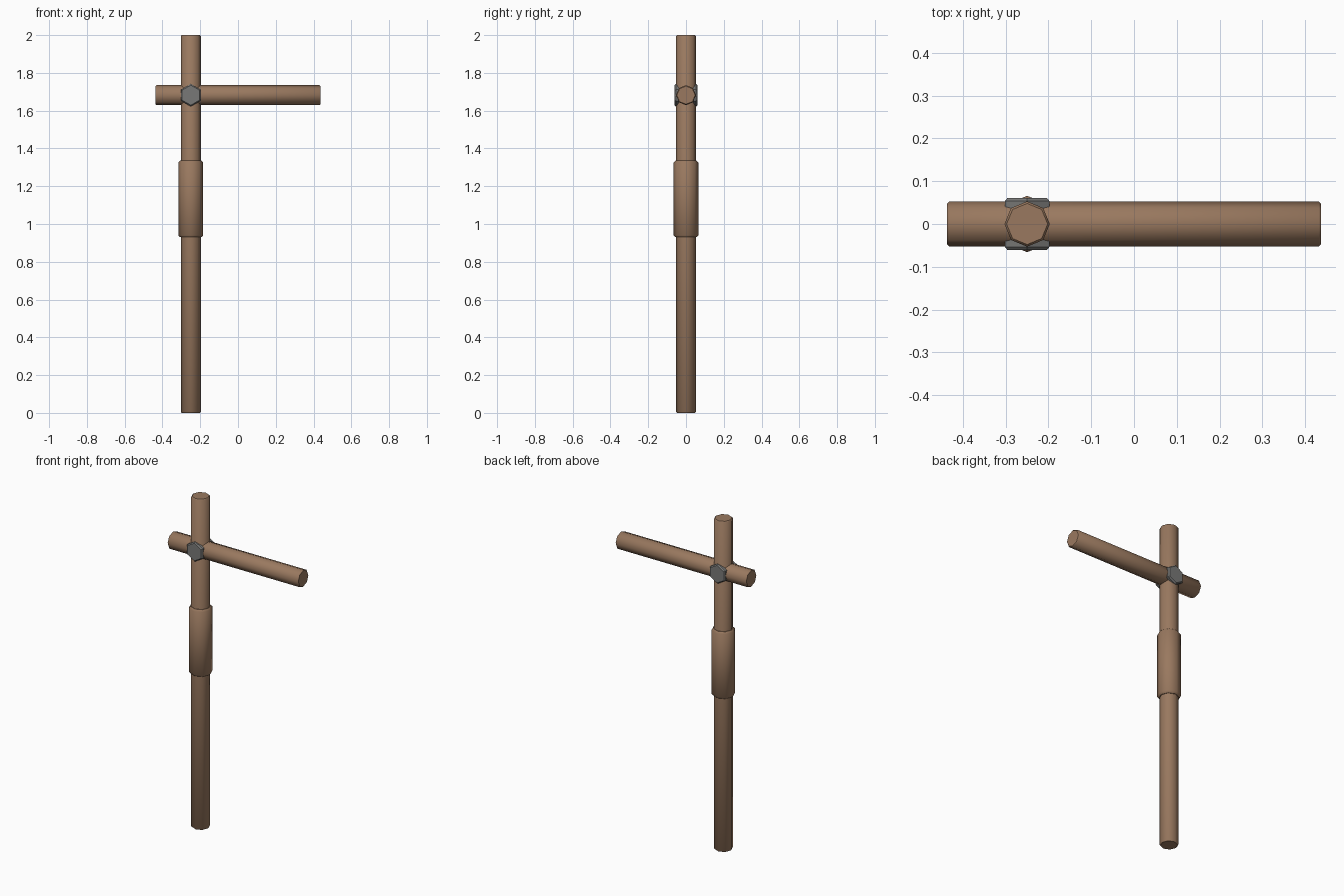
import bpy, math
from mathutils import Vector

if "Cube" in bpy.data.objects:
    bpy.data.objects.remove(bpy.data.objects["Cube"])


def material(name, rgb):
    m = bpy.data.materials.new(name)
    m.diffuse_color = (*rgb, 1)
    m.use_nodes = True
    m.node_tree.nodes["Principled BSDF"].inputs["Base Color"].default_value = m.diffuse_color
    return m


WOOD = material("brown wood", (0.32, 0.19, 0.115))
METAL = material("grey metal", (0.19, 0.19, 0.185))


def rod(name, start, end, radius, sides, chamfer, mat, turn=0.0, smooth=True):
    """Prism along an axis from start to end, with chamfered rims."""
    a, b = Vector(start), Vector(end)
    length = (b - a).length
    along = (b - a).normalized()
    side = Vector((0, 0, 1)) if abs(along.z) < 0.5 else Vector((1, 0, 0))
    up = along.cross(side)
    profile = [(0, radius - chamfer), (chamfer, radius),
               (length - chamfer, radius), (length, radius - chamfer)]
    verts, faces = [], []
    for d, r in profile:
        for i in range(sides):
            t = turn + math.tau * i / sides
            verts.append(a + along * d + (side * math.cos(t) + up * math.sin(t)) * r)
    for k in range(len(profile) - 1):
        for i in range(sides):
            j = (i + 1) % sides
            faces.append((k * sides + i, k * sides + j,
                          (k + 1) * sides + j, (k + 1) * sides + i))
    last = (len(profile) - 1) * sides
    faces.append(tuple(reversed(range(sides))))
    faces.append(tuple(range(last, last + sides)))
    mesh = bpy.data.meshes.new(name)
    mesh.from_pydata(verts, [], faces)
    mesh.materials.append(mat)
    ob = bpy.data.objects.new(name, mesh)
    bpy.context.collection.objects.link(ob)
    # consistent outward normals
    import bmesh
    bm = bmesh.new()
    bm.from_mesh(mesh)
    bmesh.ops.recalc_face_normals(bm, faces=bm.faces)
    bm.to_mesh(mesh)
    bm.free()
    if smooth:
        bpy.ops.object.select_all(action='DESELECT')
        ob.select_set(True)
        bpy.context.view_layer.objects.active = ob
        bpy.ops.object.shade_smooth_by_angle(angle=math.radians(46))
    return ob


PX, BZ = -0.25, 1.682   # post position and crossbar height

# upright post
rod("post", (PX, 0, 0), (PX, 0, 2), 0.053, 8, 0.005, WOOD)
# thicker sleeve around the post
rod("sleeve", (PX, 0, 0.93), (PX, 0, 1.335), 0.066, 8, 0.01, WOOD)
# horizontal arm
rod("crossbar", (-0.437, 0, BZ), (0.437, 0, BZ), 0.053, 8, 0.005, WOOD)
# hexagonal bolt through the joint
rod("bolt", (PX, -0.061, BZ), (PX, 0.061, BZ), 0.06, 6, 0.007, METAL, smooth=False)
